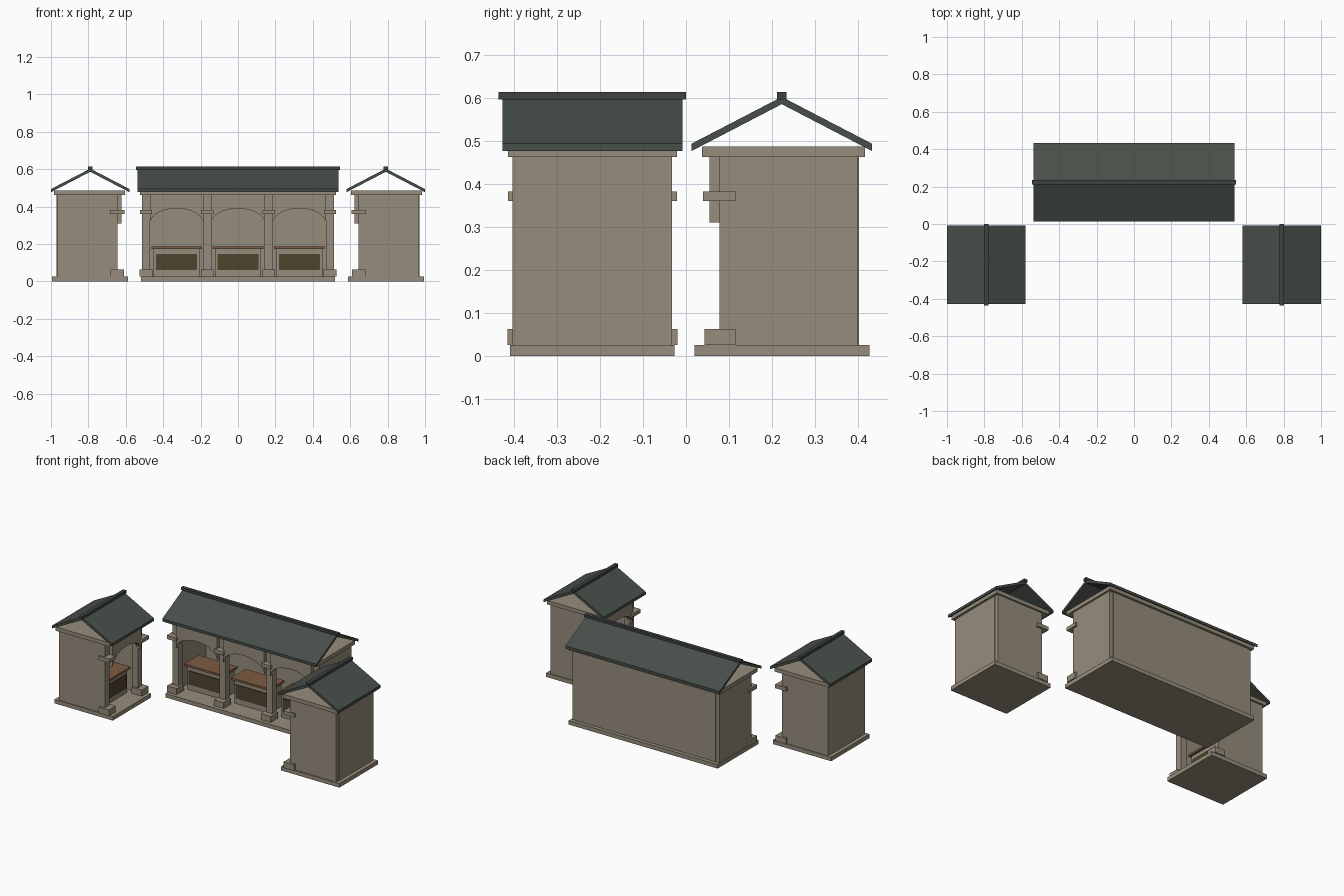
import bpy, math
from mathutils import Matrix

if "Cube" in bpy.data.objects:
    bpy.data.objects.remove(bpy.data.objects["Cube"])


def material(name, rgb):
    m = bpy.data.materials.new(name)
    m.diffuse_color = (*rgb, 1)
    m.use_nodes = True
    m.node_tree.nodes["Principled BSDF"].inputs["Base Color"].default_value = m.diffuse_color
    return m


STONE = material("sand stone", (0.30, 0.262, 0.20))
SLATE = material("green slate", (0.064, 0.078, 0.067))
RIDGE = material("dark ridge", (0.05, 0.054, 0.055))
WOOD = material("counter wood", (0.21, 0.105, 0.055))
DARK = material("dark wood", (0.08, 0.056, 0.026))


def mesh(name, verts, faces, mat, place):
    me = bpy.data.meshes.new(name)
    me.from_pydata(verts, [], faces)
    me.materials.append(mat)
    ob = bpy.data.objects.new(name, me)
    bpy.context.collection.objects.link(ob)
    ob.matrix_world = place
    return ob


def prism(name, profile, lo, hi, axis, mat, place):
    """Extrude a closed profile along x (profile is y,z) or y (profile is x,z)."""
    n = len(profile)
    verts = [((t, a, b) if axis == 'x' else (a, t, b)) for t in (lo, hi) for a, b in profile]
    faces = [tuple(range(n))[::-1], tuple(range(n, 2 * n))]
    faces += [(i, (i + 1) % n, n + (i + 1) % n, n + i) for i in range(n)]
    if axis == 'y':
        faces = [f[::-1] for f in faces]
    return mesh(name, verts, faces, mat, place)


def box(name, x, y, z, mat, place):
    prof = [(y[0], z[0]), (y[1], z[0]), (y[1], z[1]), (y[0], z[1])]
    return prism(name, prof, x[0], x[1], 'x', mat, place)


PITCH, MID = 0.328, 0.223   # bay spacing, ridge line depth


def stall(tag, bays, place):
    h = bays * PITCH / 2 + 0.0215

    def b(name, x, y, z, mat=STONE):
        box(f"{tag}_{name}", x, y, z, mat, place)

    # floor, walls and cornice
    b("floor_slab", (-h - .006, h + .006), (.02, .427), (0, .025))
    b("back_wall", (-h + .024, h - .024), (.38, .403), (.025, .465))
    for s in (-1, 1):
        b("side_wall", sorted((s * h, s * (h - .024))), (.08, .40), (.025, .465))
    b("cornice", (-h - .011, h + .011), (.037, .417), (.463, .487))

    # pillars with base and capital
    for i in range(bays + 1):
        c = (i - bays / 2) * PITCH
        b("pillar", (c - .021, c + .021), (.0785, .12), (.025, .465))
        b("pillar_base", (c - .034, c + .034), (.043, .115), (.025, .063))
        b("pillar_capital", (c - .033, c + .033), (.04, .117), (.36, .383))

    # arches and counters
    for i in range(bays):
        c = (i - (bays - 1) / 2) * PITCH
        w = PITCH / 2 - .021
        n = 20
        arc = [(c - w * math.cos(math.pi * k / n), .31 + .08 * math.sin(math.pi * k / n))
               for k in range(n + 1)]
        prism(f"{tag}_arch", arc + [(c + w, .465), (c - w, .465)], .055, .09, 'y', STONE, place)
        b("counter_body", (c - .123, c + .123), (.14, .26), (.025, .174))
        b("counter_top", (c - .135, c + .135), (.125, .27), (.174, .187), WOOD)
        b("counter_panel", (c - .11, c + .11), (.134, .141), (.06, .146), DARK)

    # roof slopes and ridge cap
    r = h + .024
    for s in (-1, 1):
        e = MID + s * .21
        prof = [(e, .477), (MID, .586), (MID, .603), (e, .494)]
        prism(f"{tag}_roof_slope", prof if s < 0 else prof[::-1], -r, r, 'x', SLATE, place)
    b("ridge_cap", (-r - .009, r + .009), (MID - .011, MID + .011), (.597, .614), RIDGE)


stall("centre", 3, Matrix.Identity(4))
for s, tag in ((-1, "left"), (1, "right")):
    stall(tag, 1, Matrix.Translation((s * .567, -.218, 0)) @ Matrix.Rotation(-s * math.pi / 2, 4, 'Z'))
